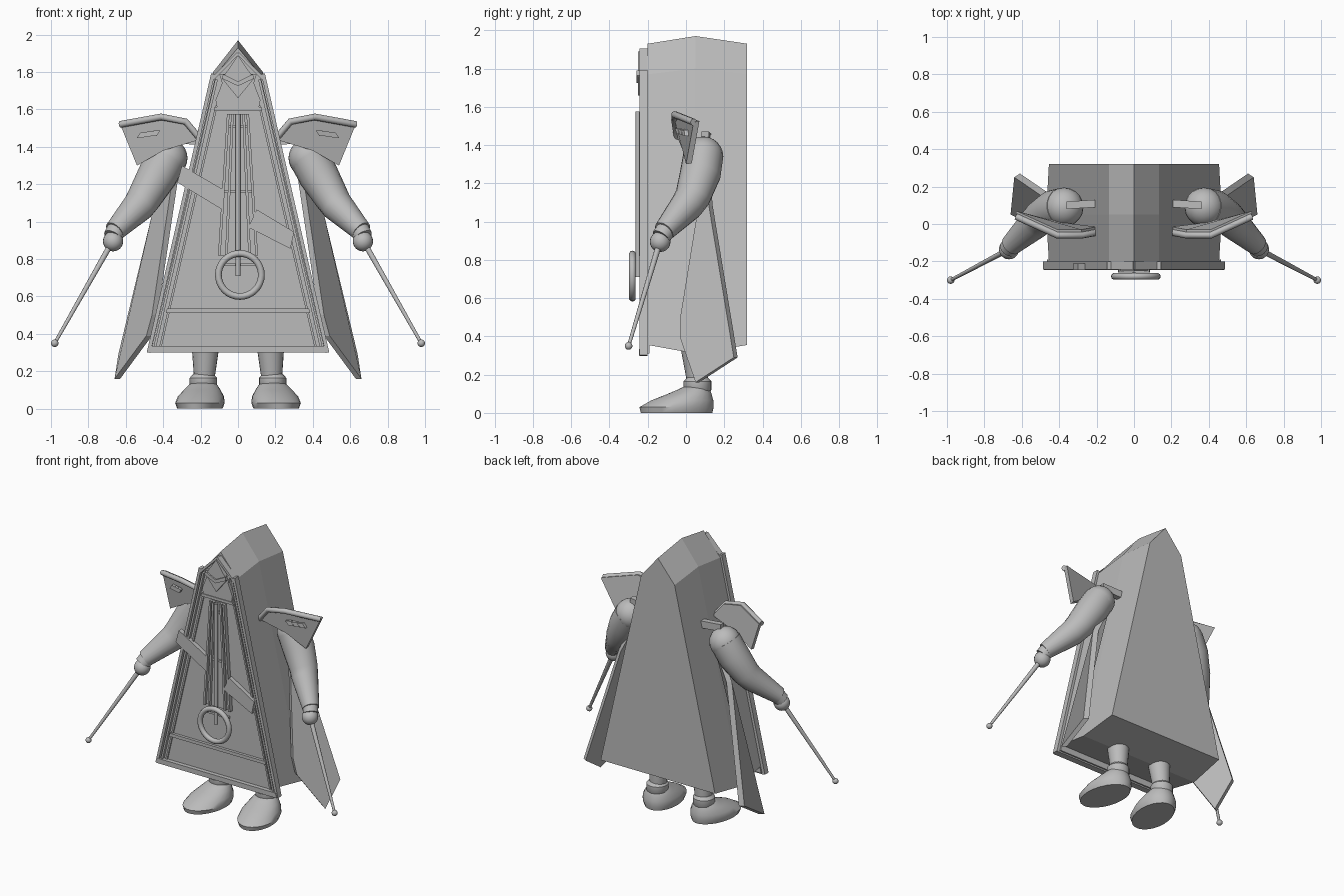
import bpy, bmesh, math
from mathutils import Vector, Matrix

cube = bpy.data.objects.get("Cube")
if cube:
    bpy.data.objects.remove(cube)

grey = bpy.data.materials.new("plain_grey")
grey.use_nodes = True
COLOUR = (0.5, 0.5, 0.5, 1)
grey.diffuse_color = COLOUR
grey.node_tree.nodes["Principled BSDF"].inputs["Base Color"].default_value = COLOUR


def finish(name, bm, smooth=False):
    bmesh.ops.recalc_face_normals(bm, faces=bm.faces)
    mesh = bpy.data.meshes.new(name)
    bm.to_mesh(mesh)
    bm.free()
    mesh.materials.append(grey)
    ob = bpy.data.objects.new(name, mesh)
    bpy.context.collection.objects.link(ob)
    if smooth:
        bpy.ops.object.select_all(action='DESELECT')
        ob.select_set(True)
        bpy.context.view_layer.objects.active = ob
        bpy.ops.object.shade_smooth_by_angle(angle=math.radians(40))
    return ob


def loft(name, rings, smooth=False):
    """Skin a list of equal-length point rings and cap both ends."""
    bm = bmesh.new()
    rows = [[bm.verts.new(p) for p in ring] for ring in rings]
    n = len(rows[0])
    for a, b in zip(rows, rows[1:]):
        for i in range(n):
            j = (i + 1) % n
            bm.faces.new((a[i], a[j], b[j], b[i]))
    bm.faces.new(rows[0])
    bm.faces.new(rows[-1])
    return finish(name, bm, smooth)


def plate(name, outline, y0, y1):
    """Extrude an (x, z) outline between two depths."""
    return loft(name, [[(x, y, z) for x, z in outline] for y in (y0, y1)])


def strip(name, a, b, width, y0, y1):
    """Flat bar between two (x, z) points."""
    a, b = Vector(a), Vector(b)
    d = (b - a).normalized() * width / 2
    n = Vector((-d.y, d.x))
    return plate(name, [a + n, b + n, b - n, a - n], y0, y1)


def sheet(name, points, offset):
    """Thick sheet through 3D points, pushed along one direction."""
    off = Vector(offset)
    return loft(name, [points, [Vector(p) + off for p in points]])


def tube(name, path, radii, sides=20):
    """Round limb along a path with a radius at each point."""
    path = [Vector(p) for p in path]
    rings = []
    for i, p in enumerate(path):
        t = (path[min(i + 1, len(path) - 1)] - path[max(i - 1, 0)]).normalized()
        u = t.cross(Vector((0.3, 1, 0.1))).normalized()
        v = t.cross(u)
        rings.append([p + radii[i] * (u * math.cos(k) + v * math.sin(k))
                      for k in (math.tau * s / sides for s in range(sides))])
    return loft(name, rings, True)


def ball(name, centre, radius):
    bm = bmesh.new()
    bmesh.ops.create_uvsphere(bm, u_segments=20, v_segments=12, radius=radius,
                              matrix=Matrix.Translation(centre))
    return finish(name, bm, True)


def mirrored(half):
    """Complete an (x, z) half outline that starts and ends off or on the axis."""
    return half + [(-x, z) for x, z in reversed(half) if x > 0]


# Robe: faceted prism, fullest in the middle
body = []
for y, top, hip, wide, low in ((-0.2, 1.93, 1.77, 0.455, 0.355),
                               (0.05, 1.97, 1.8, 0.47, 0.31),
                               (0.32, 1.93, 1.77, 0.455, 0.355)):
    body.append([(x, y, z) for x, z in mirrored([(0, top), (0.133, hip), (wide, low)])])
loft("robe_body", body)

# Front panel with hem and crossbars
plate("front_panel", mirrored([(0, 1.9), (0.125, 1.76), (0.465, 0.31)]), -0.215, -0.19)
plate("hem_bar", mirrored([(0.47, 0.335), (0.48, 0.3)]), -0.245, -0.2)
plate("lower_crossbar", mirrored([(0.38, 0.535), (0.385, 0.512)]), -0.235, -0.21)
plate("collar_bar", mirrored([(0.125, 1.612), (0.128, 1.592)]), -0.24, -0.21)

# Stole, centre rod and its cross stitches
plate("stole_base", mirrored([(0.058, 1.575), (0.105, 0.82)]), -0.225, -0.21)
tube("centre_rod", [(0, -0.25, 1.575), (0, -0.25, 0.71)], [0.014, 0.014], 10)
for z, w in ((1.51, 0.055), (1.16, 0.075), (0.77, 0.09)):
    strip("stole_crossbar", (-w, z), (w, z), 0.014, -0.236, -0.22)

# Diagonal sash in two halves, passing behind the stole
plate("sash_upper", [(-0.3, 1.3), (-0.325, 1.21), (-0.085, 1.065), (-0.085, 1.175)], -0.245, -0.21)
plate("sash_lower", [(0.1, 1.065), (0.3, 0.945), (0.28, 0.855), (0.055, 0.97)], -0.245, -0.21)

# Hooded face: mask, brow and jaw
plate("jaw", mirrored([(0.1, 1.79), (0.085, 1.74), (0.12, 1.65), (0.11, 1.6)]), -0.235, -0.21)
plate("mask", mirrored([(0, 1.89), (0.085, 1.765), (0, 1.66)]), -0.25, -0.21)
plate("brow", [(0, 1.725), (0.085, 1.765), (0.08, 1.79), (0, 1.75),
               (-0.08, 1.79), (-0.085, 1.765)], -0.26, -0.24)

# Hanging ring
bpy.ops.mesh.primitive_torus_add(location=(0.01, -0.28, 0.715), rotation=(math.pi / 2, 0, 0),
                                 major_radius=0.115, minor_radius=0.018,
                                 major_segments=32, minor_segments=10)
ring = bpy.context.object
ring.name = "hanging_ring"
ring.data.materials.append(grey)
bpy.ops.object.shade_smooth_by_angle(angle=math.radians(60))

for side, s in (("left", 1), ("right", -1)):
    def P(x, y, z):
        return Vector((s * x, y, z))

    # Panel edging
    strip(side + "_outer_rail", (s * 0.134, 1.79), (s * 0.478, 0.3), 0.02, -0.242, -0.2)
    strip(side + "_inner_rail", (s * 0.115, 1.76), (s * 0.447, 0.32), 0.014, -0.235, -0.2)
    strip(side + "_trim", (s * 0.115, 1.62), (s * 0.415, 0.33), 0.012, -0.225, -0.2)
    strip(side + "_hood_rail", (0, 1.9), (s * 0.134, 1.765), 0.016, -0.242, -0.2)
    for a, b in ((0.052, 0.1), (0.03, 0.062)):
        strip(side + "_stole_edge", (s * a, 1.575), (s * b, 0.82), 0.014, -0.245, -0.215)

    # Cape fin flaring out beside the robe
    sheet(side + "_cape_fin", [P(0.34, 0.1, 1.3), P(0.46, -0.03, 0.5), P(0.49, -0.03, 0.39),
                               P(0.66, 0.05, 0.16), P(0.64, 0.25, 0.29), P(0.45, 0.12, 1.08)],
          (-0.03 * s, 0.02, 0))

    # Arm, hand and wand
    ball(side + "_shoulder", P(0.375, 0.09, 1.34), 0.105)
    tube(side + "_arm", [P(0.375, 0.09, 1.345), P(0.43, 0.075, 1.25), P(0.5, 0.035, 1.13),
                         P(0.53, 0.005, 1.085), P(0.66, -0.115, 0.95)],
         [0.105, 0.107, 0.093, 0.087, 0.056])
    tube(side + "_cuff", [P(0.645, -0.1, 0.965), P(0.67, -0.13, 0.92)], [0.052, 0.05])
    ball(side + "_hand", P(0.668, -0.135, 0.895), 0.054)
    tube(side + "_wand", [P(0.668, -0.135, 0.9), P(0.98, -0.3, 0.35)], [0.016, 0.009], 10)
    ball(side + "_wand_tip", P(0.98, -0.3, 0.35), 0.02)
    sheet(side + "_shoulder_peg", [P(0.2, 0.09, 1.41), P(0.2, 0.09, 1.46),
                                   P(0.36, 0.08, 1.47), P(0.36, 0.08, 1.42)], (0, 0.04, 0))

    # Shoulder guard with rolled top edge
    edge = [P(0.2, -0.045, 1.44), P(0.28, -0.06, 1.535), P(0.41, -0.06, 1.56), P(0.63, 0.04, 1.52)]
    sheet(side + "_shoulder_guard", edge + [P(0.54, 0.0, 1.3), P(0.4, -0.02, 1.38)], (0, 0.03, 0.005))
    tube(side + "_guard_roll", edge, [0.018] * 4, 10)

    # Three small feathers on the guard
    for k in range(3):
        x, z, y = 0.415 + 0.035 * k, 1.488 - 0.005 * k, -0.058 + 0.016 * k
        sheet(side + "_feather", [P(x, y, z), P(x + 0.035, y + 0.016, z),
                                  P(x + 0.055, y + 0.02, z - 0.03), P(x + 0.02, y + 0.01, z - 0.03)],
              (0, 0.02, 0))

    # Leg and ankle
    tube(side + "_leg", [P(0.175, 0.04, 0.38), P(0.175, 0.05, 0.3), P(0.18, 0.06, 0.17)],
         [0.075, 0.07, 0.056])
    tube(side + "_ankle", [P(0.185, 0.06, z) for z in (0.185, 0.165, 0.12, 0.1)],
         [0.055, 0.073, 0.073, 0.06])

    # Boot: stacked ellipses, toe turned slightly out
    shoe = []
    for z, cy, rx, ry in ((0, -0.05, 0.118, 0.19), (0.03, -0.05, 0.13, 0.197),
                          (0.065, -0.02, 0.122, 0.165), (0.1, 0.02, 0.098, 0.115),
                          (0.125, 0.045, 0.078, 0.08), (0.14, 0.055, 0.06, 0.06)):
        ellipse = [Vector((rx * math.cos(k), cy + ry * math.sin(k), z))
                   for k in (math.tau * i / 24 for i in range(24))]
        turn = Matrix.Rotation(s * math.radians(10), 3, 'Z')
        shoe.append([turn @ v + P(0.195, 0, 0) for v in ellipse])
    loft(side + "_boot", shoe, True)
